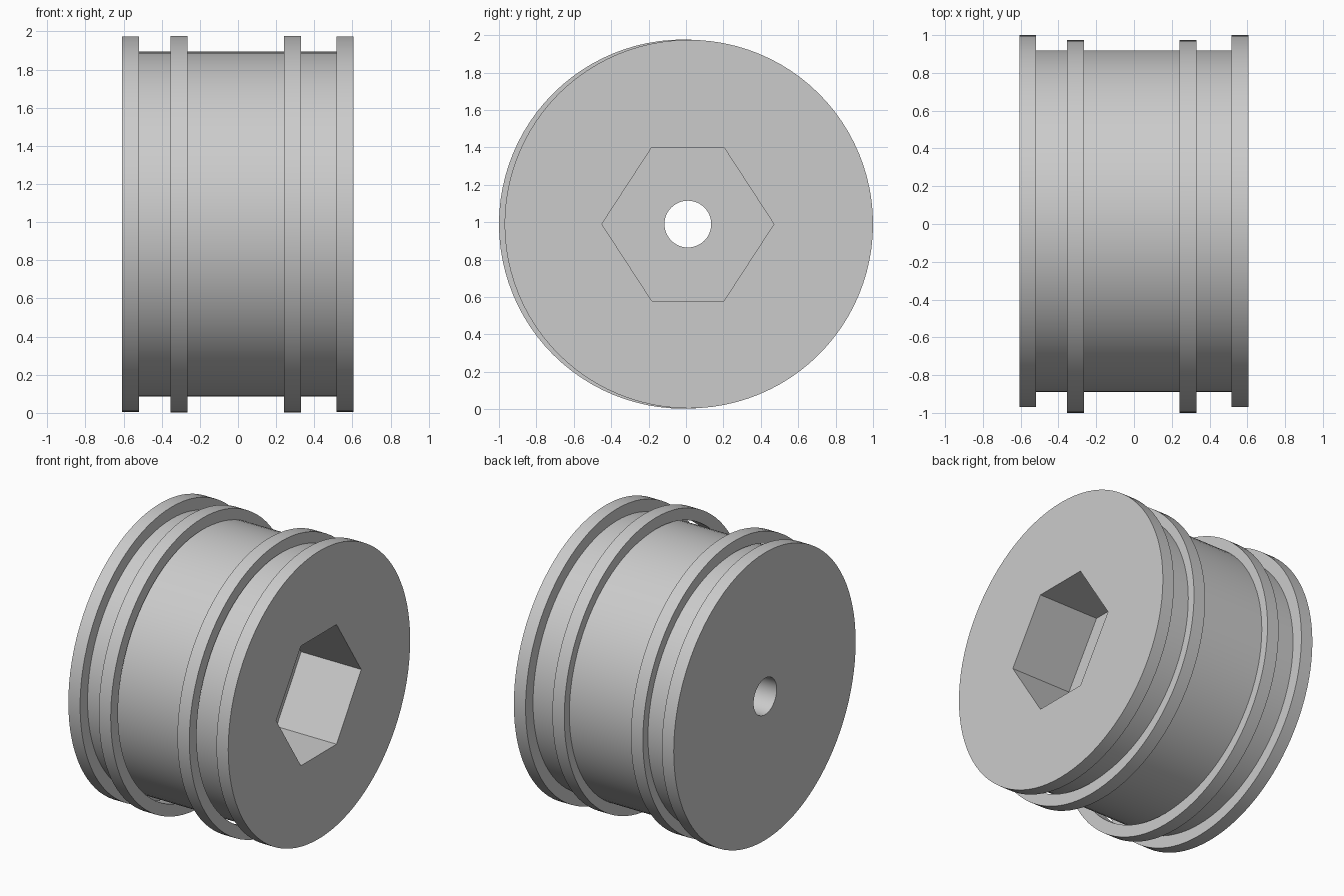
import bpy
import bmesh
from math import cos, sin, tau

if "Cube" in bpy.data.objects:
    bpy.data.objects.remove(bpy.data.objects["Cube"], do_unlink=True)

SEGMENTS = 96
AXIS_Z = 0.99

grey = bpy.data.materials.new("light_grey")
grey.use_nodes = True
grey.diffuse_color = (0.6, 0.6, 0.6, 1)
grey.node_tree.nodes["Principled BSDF"].inputs["Base Color"].default_value = (0.6, 0.6, 0.6, 1)


def circle(radius, count=SEGMENTS):
    return [(radius * cos(tau * i / count), radius * sin(tau * i / count)) for i in range(count)]


def loft(name, sections, y, closed=False):
    """Join (x, outline) sections along x; either cap the ends or close into a tube."""
    bm = bmesh.new()
    rings = [[bm.verts.new((x, py + y, pz + AXIS_Z)) for py, pz in outline]
             for x, outline in sections]
    pairs = list(zip(rings, rings[1:]))
    if closed:
        pairs.append((rings[-1], rings[0]))
    else:
        bm.faces.new(rings[0])
        bm.faces.new(rings[-1])
    for a, b in pairs:
        for i in range(len(a)):
            j = (i + 1) % len(a)
            bm.faces.new((a[i], a[j], b[j], b[i]))
    bmesh.ops.recalc_face_normals(bm, faces=bm.faces)
    mesh = bpy.data.meshes.new(name)
    bm.to_mesh(mesh)
    bm.free()
    mesh.materials.append(grey)
    obj = bpy.data.objects.new(name, mesh)
    bpy.context.collection.objects.link(obj)
    return obj


def activate(obj):
    bpy.ops.object.select_all(action="DESELECT")
    obj.select_set(True)
    bpy.context.view_layer.objects.active = obj


def cut(obj, cutter):
    cutter.hide_render = True
    activate(obj)
    mod = obj.modifiers.new("cut", "BOOLEAN")
    mod.operation = "DIFFERENCE"
    mod.solver = "EXACT"
    mod.object = cutter
    bpy.ops.object.modifier_apply(modifier=mod.name)
    bpy.data.objects.remove(cutter, do_unlink=True)


# Spool body: solid core with a wide flange at each end
FLANGE, CORE = 0.985, 0.904
profile = [(-0.607, FLANGE), (-0.518, FLANGE), (-0.518, CORE),
           (0.516, CORE), (0.516, FLANGE), (0.605, FLANGE)]
spool = loft("spool_body", [(x, circle(r)) for x, r in profile], 0.015)

# Hexagonal socket in the +x end, with a round bore on to the -x end
hexagon = [(0.46, 0), (0.193, 0.41), (-0.193, 0.41), (-0.46, 0), (-0.193, -0.41), (0.193, -0.41)]
cut(spool, loft("socket_cutter", [(0.15, hexagon), (0.8, hexagon)], 0.01))
bore = circle(0.125, 48)
cut(spool, loft("bore_cutter", [(-0.8, bore), (0.3, bore)], 0.01))

# Two loose rings hanging slightly off centre around the core
rings = []
for side, x in (("right", -0.31), ("left", 0.286)):
    outer, inner = circle(0.987), circle(0.908)
    a, b = x - 0.045, x + 0.045
    rings.append(loft(side + "_ring", [(a, outer), (b, outer), (b, inner), (a, inner)],
                      -0.013, closed=True))

for obj in [spool] + rings:
    activate(obj)
    bpy.ops.object.shade_smooth_by_angle()
